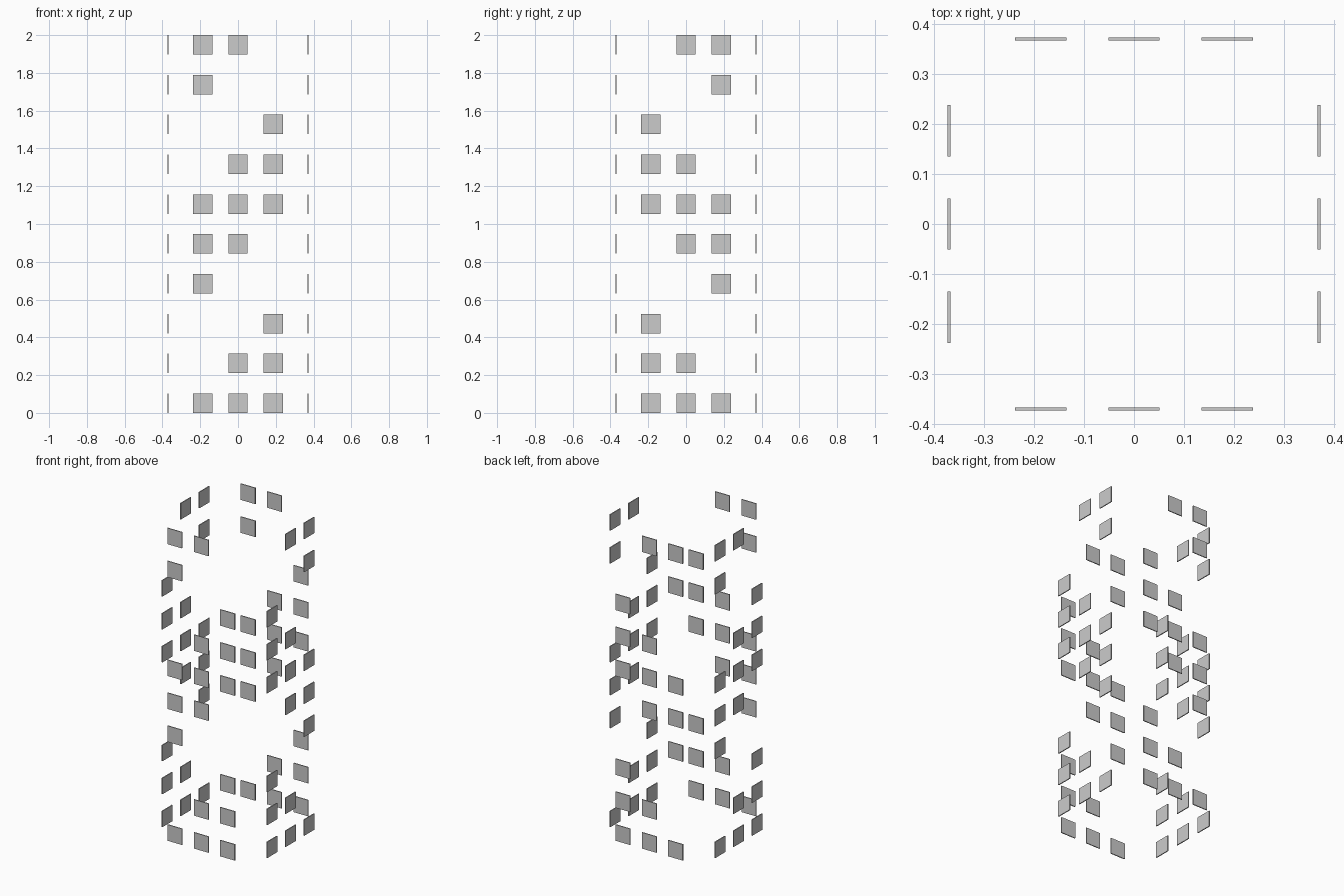
import bpy, bmesh
from mathutils import Matrix

if "Cube" in bpy.data.objects:
    bpy.data.objects.remove(bpy.data.objects["Cube"])

TILE, THICK = 0.103, 0.006          # square panel size and thickness
STEP = 0.187                        # spacing between columns
RADIUS = 0.3705                     # wall distance from the centre
ROWS = 10
ROW_STEP = (2 - TILE) / (ROWS - 1)
# Repeating column pattern, bottom row upward (-1 left, 0 centre, 1 right)
PATTERN = [(-1, 0, 1), (0, 1), (1,), (-1,), (-1, 0)]


def wall(name, place, size, flip=1):
    """One side of the tower: thin square panels in a climbing pattern."""
    bm = bmesh.new()
    for row in range(ROWS):
        z = TILE / 2 + row * ROW_STEP
        for col in PATTERN[row % len(PATTERN)]:
            x, y = place(flip * col * STEP)
            m = Matrix.Translation((x, y, z)) @ Matrix.Diagonal((*size, 1))
            bmesh.ops.create_cube(bm, size=1, matrix=m)
    mesh = bpy.data.meshes.new(name)
    bm.to_mesh(mesh)
    bm.free()
    bpy.context.collection.objects.link(bpy.data.objects.new(name, mesh))


# Front and back share one pattern; left and right use its mirror image
for name, side in (("front_panels", -1), ("back_panels", 1)):
    wall(name, lambda u, s=side: (u, s * RADIUS), (TILE, THICK, TILE))
for name, side in (("left_panels", -1), ("right_panels", 1)):
    wall(name, lambda u, s=side: (s * RADIUS, u), (THICK, TILE, TILE), flip=-1)
